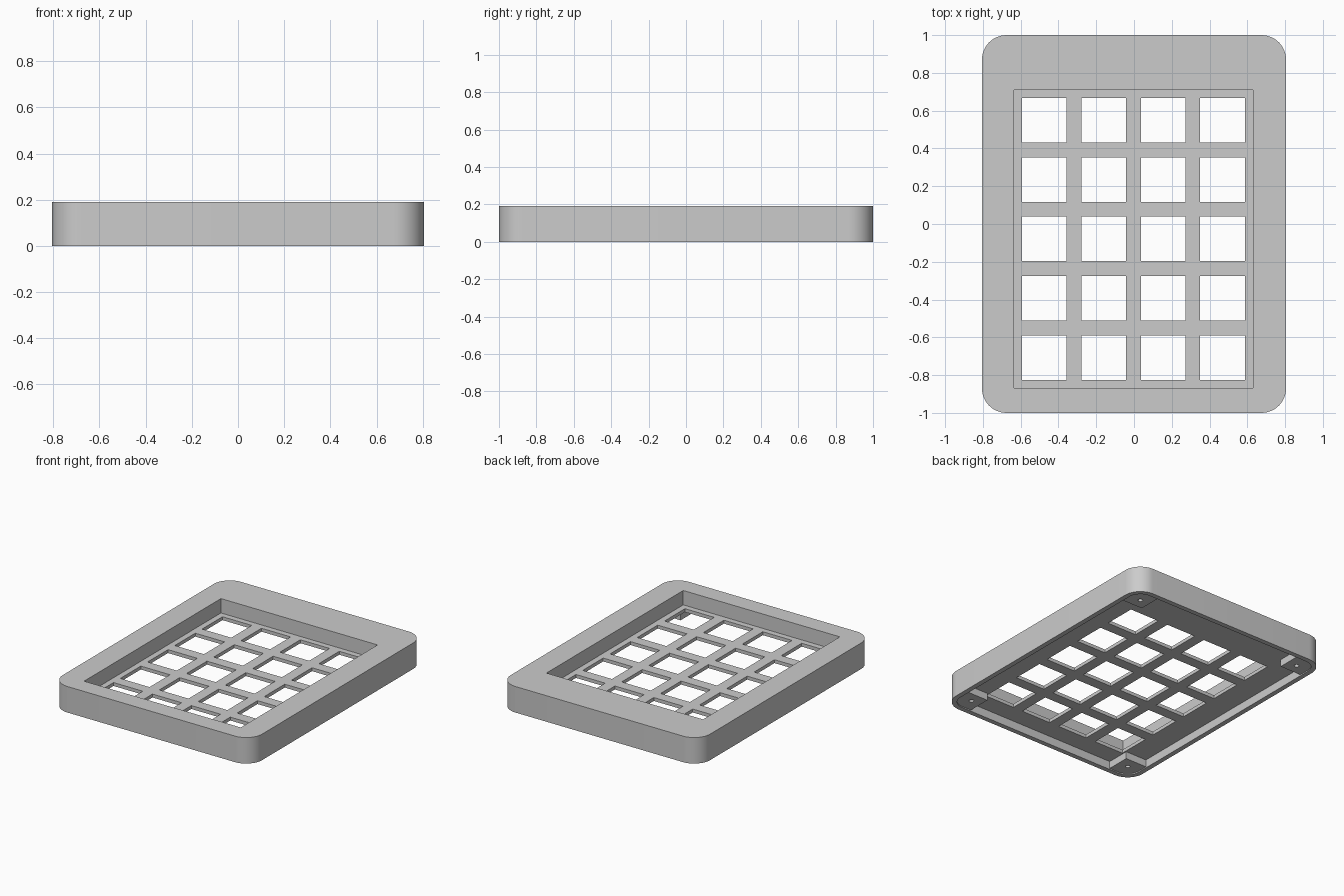
import bpy, bmesh, math

if "Cube" in bpy.data.objects:
    bpy.data.objects.remove(bpy.data.objects["Cube"], do_unlink=True)

HALF_X, HALF_Y, HEIGHT, RADIUS = 0.805, 1.0, 0.19, 0.13
WALL = 0.035
CEILING, FLOOR = 0.06, 0.085          # underside and top of the key plate
POST_X, POST_Y = 0.675, 0.87          # screw post centres
POST = 0.075                          # half width of a post

grey = bpy.data.materials.new("plain grey")
grey.use_nodes = True
colour = (0.6, 0.6, 0.6, 1)
grey.diffuse_color = colour
grey.node_tree.nodes["Principled BSDF"].inputs["Base Color"].default_value = colour


def rounded_rect(hx, hy, r, steps=12):
    pts = []
    for i, (sx, sy) in enumerate([(1, 1), (-1, 1), (-1, -1), (1, -1)]):
        for k in range(steps + 1):
            a = math.pi / 2 * (i + k / steps)
            pts.append((sx * (hx - r) + r * math.cos(a), sy * (hy - r) + r * math.sin(a)))
    return pts


def rect(x0, x1, y0, y1):
    return [(x0, y0), (x1, y0), (x1, y1), (x0, y1)]


def circle(x, y, r, n=20):
    return [(x + r * math.cos(math.tau * k / n), y + r * math.sin(math.tau * k / n)) for k in range(n)]


def prisms(name, outlines, z0, z1):
    """One object made of straight prisms, one per outline."""
    bm = bmesh.new()
    for pts in outlines:
        low = [bm.verts.new((x, y, z0)) for x, y in pts]
        high = [bm.verts.new((x, y, z1)) for x, y in pts]
        bm.faces.new(low[::-1])
        bm.faces.new(high)
        for i in range(len(pts)):
            j = (i + 1) % len(pts)
            bm.faces.new((low[i], low[j], high[j], high[i]))
    bmesh.ops.recalc_face_normals(bm, faces=bm.faces)
    mesh = bpy.data.meshes.new(name)
    bm.to_mesh(mesh)
    bm.free()
    mesh.materials.append(grey)
    obj = bpy.data.objects.new(name, mesh)
    bpy.context.collection.objects.link(obj)
    return obj


def cut(target, cutter):
    cutter.hide_render = True
    bpy.ops.object.select_all(action="DESELECT")
    bpy.context.view_layer.objects.active = target
    target.select_set(True)
    mod = target.modifiers.new(cutter.name, "BOOLEAN")
    mod.operation = "DIFFERENCE"
    mod.solver = "EXACT"
    mod.object = cutter
    bpy.ops.object.modifier_apply(modifier=mod.name)
    bpy.data.objects.remove(cutter, do_unlink=True)


# Outer shell with rounded corners
case = prisms("keypad_case", [rounded_rect(HALF_X, HALF_Y, RADIUS)], 0, HEIGHT)

# Sunken key area in the top
cut(case, prisms("key_recess", [rect(-0.635, 0.63, -0.868, 0.71)], FLOOR, 1))

# Hollow underside, leaving a square post in each corner
ix, iy = HALF_X - WALL, HALF_Y - WALL
px, py = POST_X - POST, POST_Y - POST
cross = []
for sx, sy in [(1, 1), (-1, 1), (-1, -1), (1, -1)]:
    corner = [(sx * ix, sy * py), (sx * px, sy * py), (sx * px, sy * iy)]
    cross += corner if sx * sy > 0 else corner[::-1]
cut(case, prisms("hollow", [cross], -1, CEILING))

# Shallow seat for the base cover
cut(case, prisms("cover_seat", [rounded_rect(ix, iy, RADIUS - WALL)], -1, 0.008))

# Grid of key openings
PITCH, KEY = 0.3143, 0.118
keys = []
for col in range(4):
    for row in range(5):
        x, y = -0.003 + (col - 1.5) * PITCH, -0.079 + (row - 2) * PITCH
        keys.append(rect(x - KEY, x + KEY, y - KEY, y + KEY))
cut(case, prisms("key_openings", keys, -1, 1))

# Blind screw holes in the posts
screws = [circle(sx * POST_X, sy * POST_Y, 0.016) for sx in (1, -1) for sy in (1, -1)]
cut(case, prisms("screw_holes", screws, -1, 0.12))

bpy.ops.object.select_all(action="DESELECT")
case.select_set(True)
bpy.context.view_layer.objects.active = case
bpy.ops.object.shade_smooth_by_angle(angle=math.radians(30))
